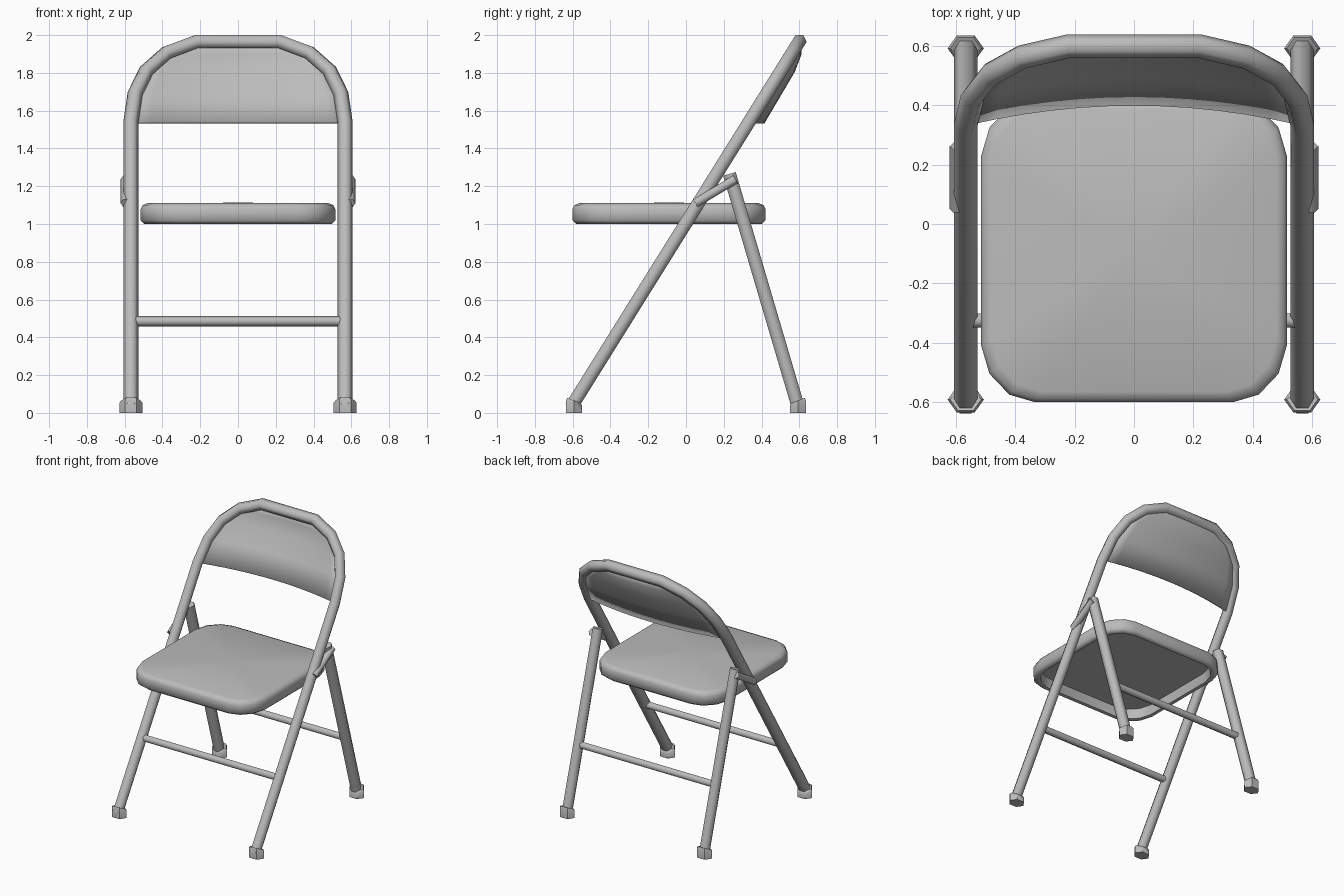
import bpy, bmesh, math
from mathutils import Vector

if "Cube" in bpy.data.objects:
    bpy.data.objects.remove(bpy.data.objects["Cube"])

grey = bpy.data.materials.new("painted_grey")
grey.use_nodes = True
colour = (0.5, 0.5, 0.5, 1)
grey.diffuse_color = colour
grey.node_tree.nodes["Principled BSDF"].inputs["Base Color"].default_value = colour


def finish(name, bm, angle=50):
    bmesh.ops.recalc_face_normals(bm, faces=bm.faces)
    mesh = bpy.data.meshes.new(name)
    bm.to_mesh(mesh)
    bm.free()
    obj = bpy.data.objects.new(name, mesh)
    bpy.context.collection.objects.link(obj)
    mesh.materials.append(grey)
    bpy.ops.object.select_all(action="DESELECT")
    obj.select_set(True)
    bpy.context.view_layer.objects.active = obj
    bpy.ops.object.shade_smooth_by_angle(angle=math.radians(angle))
    return obj


def loft(bm, rings):
    """Bridge equal rings of points; returns the vertex rings."""
    loops = [[bm.verts.new(p) for p in ring] for ring in rings]
    for a, b in zip(loops, loops[1:]):
        for i in range(len(a)):
            j = (i + 1) % len(a)
            bm.faces.new((a[i], a[j], b[j], b[i]))
    return loops


def tube(name, path, radius, normal, sides=6):
    """Sweep a polygon along a flat path whose plane has the given normal."""
    pts = [Vector(p) for p in path]
    n = Vector(normal).normalized()
    rings = []
    for i, p in enumerate(pts):
        d1 = (p - pts[max(i - 1, 0)]).normalized()
        d2 = (pts[min(i + 1, len(pts) - 1)] - p).normalized()
        t = (d1 + d2).normalized()
        side = t.cross(n) / max(t.dot(d1), t.dot(d2))
        angles = [math.tau * k / sides for k in range(sides)]
        rings.append([p + radius * (math.cos(a) * side + math.sin(a) * n) for a in angles])
    bm = bmesh.new()
    loops = loft(bm, rings)
    bm.faces.new(loops[0])
    bm.faces.new(loops[-1])
    return finish(name, bm, 65)


def lean(z):
    """Depth of the tilted main frame at a height."""
    return -0.59 + (z - 0.06) * 0.624


# Main frame: front legs and back hoop in one bent tube
arch = [(0.567, 0.03), (0.567, 1.54), (0.545, 1.69), (0.485, 1.813), (0.378, 1.907), (0.22, 1.966)]
half = [(x, lean(z), z) for x, z in arch]
tube("main_frame", half + [(-x, y, z) for x, y, z in reversed(half)], 0.04, (0, 0.848, -0.53))

# Rear legs, hinge links and feet
for side, s in (("left", 1), ("right", -1)):
    tube("rear_leg_" + side, [(s * 0.567, 0.594, 0.03), (s * 0.567, 0.23, 1.265)], 0.04, (0, 0.96, 0.28))
    tube("hinge_link_" + side, [(s * 0.594, 0.05, 1.11), (s * 0.594, 0.262, 1.237)], 0.027, (0, -0.51, 0.86))
    for end, e in (("front", -1), ("rear", 1)):
        hexagon = [(math.cos(math.tau * k / 6), math.sin(math.tau * k / 6)) for k in range(6)]

        def foot_ring(scale, drop):
            return [(s * 0.567 + 0.061 * scale * c, e * (0.592 + 0.049 * scale * v),
                     0.065 + 0.018 * v - drop) for c, v in hexagon]

        base = [(x, y, 0) for x, y, z in foot_ring(1, 0)]
        bm = bmesh.new()
        loops = loft(bm, [base, foot_ring(1, 0.012), foot_ring(0.85, 0)])
        bm.faces.new(loops[0])
        bm.faces.new(loops[-1])
        finish("foot_%s_%s" % (end, side), bm, 40)

# Cross rungs
for name, y in (("front_rung", lean(0.485)), ("rear_rung", 0.46)):
    tube(name, [(-0.545, y, 0.485), (0.545, y, 0.485)], 0.027, (0, 1, 0))

# Seat pan: rounded outline, rolled edge, hollow underside
quarter = [(0.335, 0.51), (0.42, 0.485), (0.487, 0.415), (0.515, 0.32)]
right_side = quarter + [(x, -y) for x, y in reversed(quarter)]
outline = right_side + [(-x, y) for x, y in reversed(right_side)]


def seat_ring(inset, z):
    return [(x * (1 - inset / 0.515), -0.09 + y * (1 - inset / 0.51), z) for x, y in outline]


bm = bmesh.new()
profile = [(0.05, 1.075), (0.04, 1.006), (0.02, 1.0), (0.0, 1.018), (0.0, 1.08), (0.01, 1.1), (0.035, 1.11)]
loops = loft(bm, [seat_ring(i, z) for i, z in profile])
bm.faces.new(loops[0])
crown = bm.verts.new((0, -0.09, 1.113))
top = loops[-1]
for i in range(len(top)):
    bm.faces.new((top[i], top[(i + 1) % len(top)], crown))
finish("seat", bm, 62)

# Backrest: panel bowed backwards, fading into the hoop
rows = [(0.555, 1.54, 0.065), (0.54, 1.69, 0.06), (0.485, 1.813, 0.056), (0.378, 1.9, 0.035), (0.22, 1.955, 0.0)]
columns = 12
bm = bmesh.new()
grid = []
for width, z, bow in rows:
    us = [2 * k / columns - 1 for k in range(columns + 1)]
    grid.append([bm.verts.new((u * width, lean(z) + bow * (1 - u * u), z)) for u in us])
for a, b in zip(grid, grid[1:]):
    for i in range(columns):
        bm.faces.new((a[i], a[i + 1], b[i + 1], b[i]))
back = finish("backrest", bm)
solid = back.modifiers.new("thickness", "SOLIDIFY")
solid.thickness = 0.018
solid.offset = -1 if back.data.polygons[0].normal.y < 0 else 1
